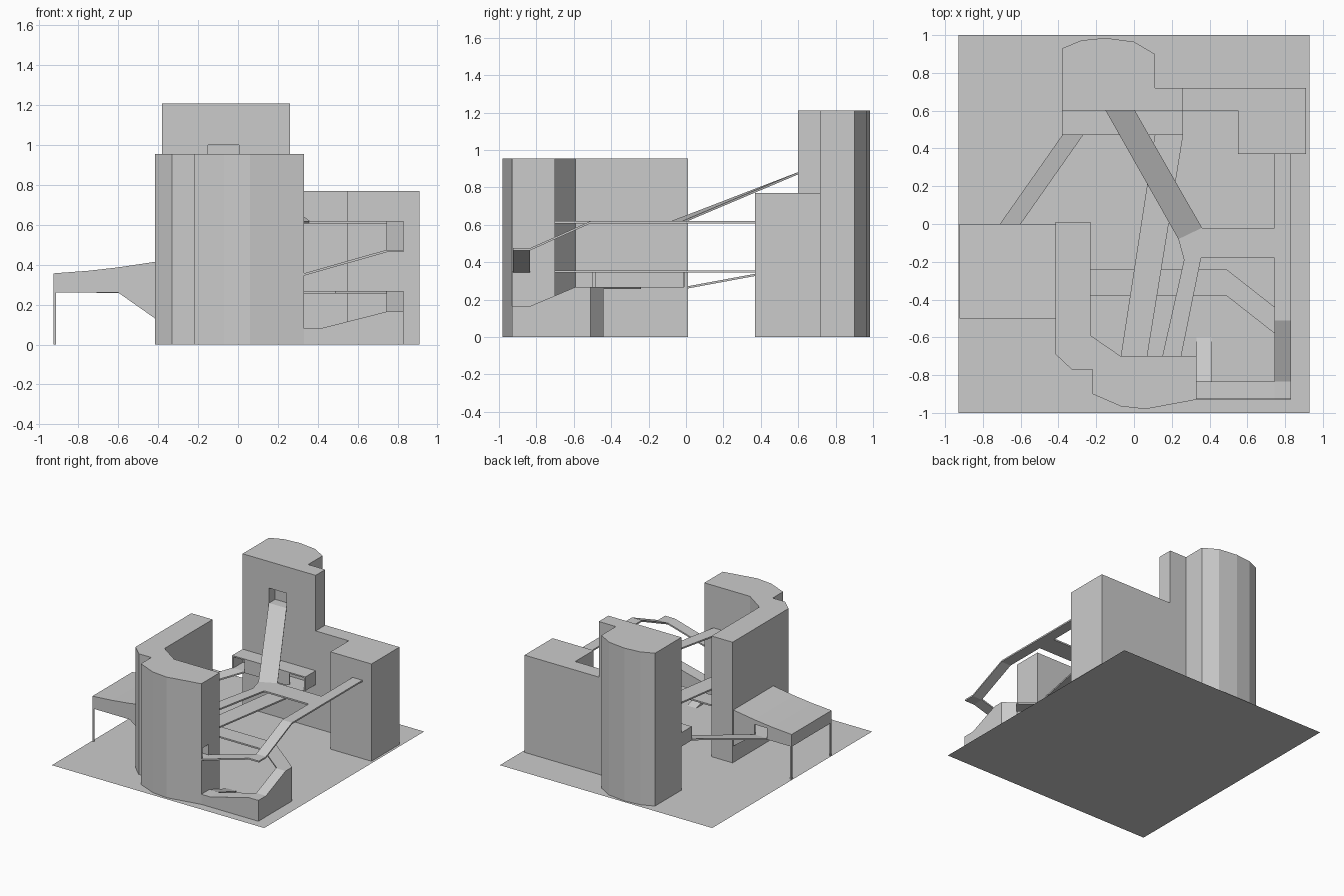
import bpy, bmesh

if "Cube" in bpy.data.objects:
    bpy.data.objects.remove(bpy.data.objects["Cube"])

T = 0.012  # thickness of the walkways


def mesh_object(name, bm):
    bmesh.ops.recalc_face_normals(bm, faces=bm.faces)
    me = bpy.data.meshes.new(name)
    bm.to_mesh(me)
    bm.free()
    ob = bpy.data.objects.new(name, me)
    bpy.context.collection.objects.link(ob)
    return ob


def loft(name, a, b):
    """Solid between two matching outlines."""
    bm = bmesh.new()
    va, vb = [[bm.verts.new(p) for p in ring] for ring in (a, b)]
    bm.faces.new(va)
    bm.faces.new(vb[::-1])
    for i in range(len(va)):
        j = (i + 1) % len(va)
        bm.faces.new((va[j], va[i], vb[i], vb[j]))
    return mesh_object(name, bm)


def block(name, outline, top, bottom=0.0):
    return loft(name, [(x, y, top) for x, y in outline], [(x, y, bottom) for x, y in outline])


def box(name, x0, x1, y0, y1, z0, z1):
    return block(name, [(x0, y0), (x1, y0), (x1, y1), (x0, y1)], z1, z0)


def slab(name, pts):
    return loft(name, pts, [(x, y, z - T) for x, y, z in pts])


def flat(name, outline, z):
    return slab(name, [(x, y, z) for x, y in outline])


def extrude_y(name, profile, y0, y1):
    return loft(name, [(x, y0, z) for x, z in profile], [(x, y1, z) for x, z in profile])


def extrude_x(name, profile, x0, x1):
    return loft(name, [(x0, y, z) for y, z in profile], [(x1, y, z) for y, z in profile])


def cut(ob, *bounds):
    c = box("cutter", *bounds)
    c.hide_render = True
    c.hide_set(True)
    m = ob.modifiers.new("opening", 'BOOLEAN')
    m.operation, m.solver, m.object = 'DIFFERENCE', 'EXACT', c
    bpy.context.view_layer.objects.active = ob
    bpy.ops.object.modifier_apply(modifier=m.name)
    bpy.data.objects.remove(c, do_unlink=True)


# Ground sheet
bm = bmesh.new()
bm.faces.new([bm.verts.new((x, y, 0)) for x, y in ((-.93, -1), (.93, -1), (.93, 1), (-.93, 1))])
mesh_object("ground", bm)

# Rear tower with a doorway for the high bridge
rear = block("rear_tower", [(-.38, .6), (.26, .6), (.26, .72), (.11, .72), (.11, .9), (0, .965),
                            (-.15, .985), (-.28, .972), (-.38, .93)], 1.21)
cut(rear, -.15, .005, .55, .68, .88, 1.0)
block("rear_annex", [(.26, .6), (.55, .6), (.55, .37), (.91, .37), (.91, .72), (.26, .72)], .77)

# Corridor on the rear tower, open where the walkways land
corridor = box("rear_corridor", -.38, .26, .47, .6, .345, .455)
cut(corridor, -.37, .25, .48, .59, .357, .445)
cut(corridor, -.37, -.27, .44, .5, .357, .445)
cut(corridor, .12, .25, .44, .5, .357, .445)

# Front tower with its side wing
front = block("front_tower", [(-.23, .01), (-.415, .01), (-.415, -.69), (-.33, -.77), (-.22, -.77),
                              (-.22, -.9), (-.07, -.965), (.06, -.98), (.33, -.93), (.33, -.7),
                              (-.07, -.7), (-.23, -.59)], .955)
cut(front, -.5, -.1, -.5, -.01, .268, .35)
cut(front, .27, .4, -.915, -.84, .357, .44)

# Hollow canopy on thin legs
canopy = extrude_y("canopy", [(-.925, .26), (-.6, .26), (-.415, .13), (-.415, .415), (-.6, .387),
                              (-.75, .37), (-.925, .357)], -.5, 0)
cut(canopy, -.91, -.3, -.485, -.015, .268, .35)
cut(canopy, -.71, -.6, -.1, .1, .268, .35)
for label, y in (("front", -.5), ("rear", -.012)):
    box(f"canopy_leg_{label}", -.925, -.913, y, y + .012, 0, .26)
slab("canopy_ramp", [(-.71, 0, .27), (-.6, 0, .27), (-.27, .47, .357), (-.38, .47, .357)])

# Solid low ramp winding up from the ground
extrude_x("low_ramp_start", [(-.6, 0), (-.83, .08), (-.93, .08), (-.93, 0)], .33, .41)
extrude_y("low_ramp_front", [(.41, 0), (.41, .08), (.745, .165), (.83, .165), (.83, 0)], -.93, -.835)
slope = [(-.835, .165), (-.59, .268), (-.51, .268)]
loft("low_ramp_side",
     [(.83, -.835, 0)] + [(.83, y, z) for y, z in slope] + [(.83, -.51, 0)],
     [(.745, -.835, 0)] + [(.745, y, z) for y, z in slope[:2]] + [(.745, -.44, .268), (.745, -.44, 0)])
flat("low_walkway", [(-.23, -.38), (.49, -.38), (.745, -.58), (.745, -.44), (.49, -.24), (-.23, -.24)], .268)

# Middle bridge between the towers
flat("middle_bridge", [(-.07, -.7), (.07, -.7), (.26, .47), (.11, .47)], .357)

# Upper ramp out of the front tower and along the right side
extrude_y("upper_ramp_front", [(.33, .357), (.745, .475), (.83, .475), (.83, .463), (.745, .463),
                               (.33, .345)], -.925, -.835)
extrude_x("upper_ramp_side", [(-.835, .475), (-.51, .62), (.37, .62), (.37, .608), (-.51, .608),
                              (-.835, .463)], .745, .83)

# Upper deck and the steep bridge to the rear tower
flat("upper_deck", [(.15, -.7), (.25, -.7), (.355, -.18), (.745, -.18), (.745, -.02), (.36, -.02),
                    (.235, -.08), (.265, -.19)], .62)
slab("high_bridge", [(.235, -.08, .62), (.36, -.02, .62), (.005, .6, .882), (-.15, .6, .882)])
